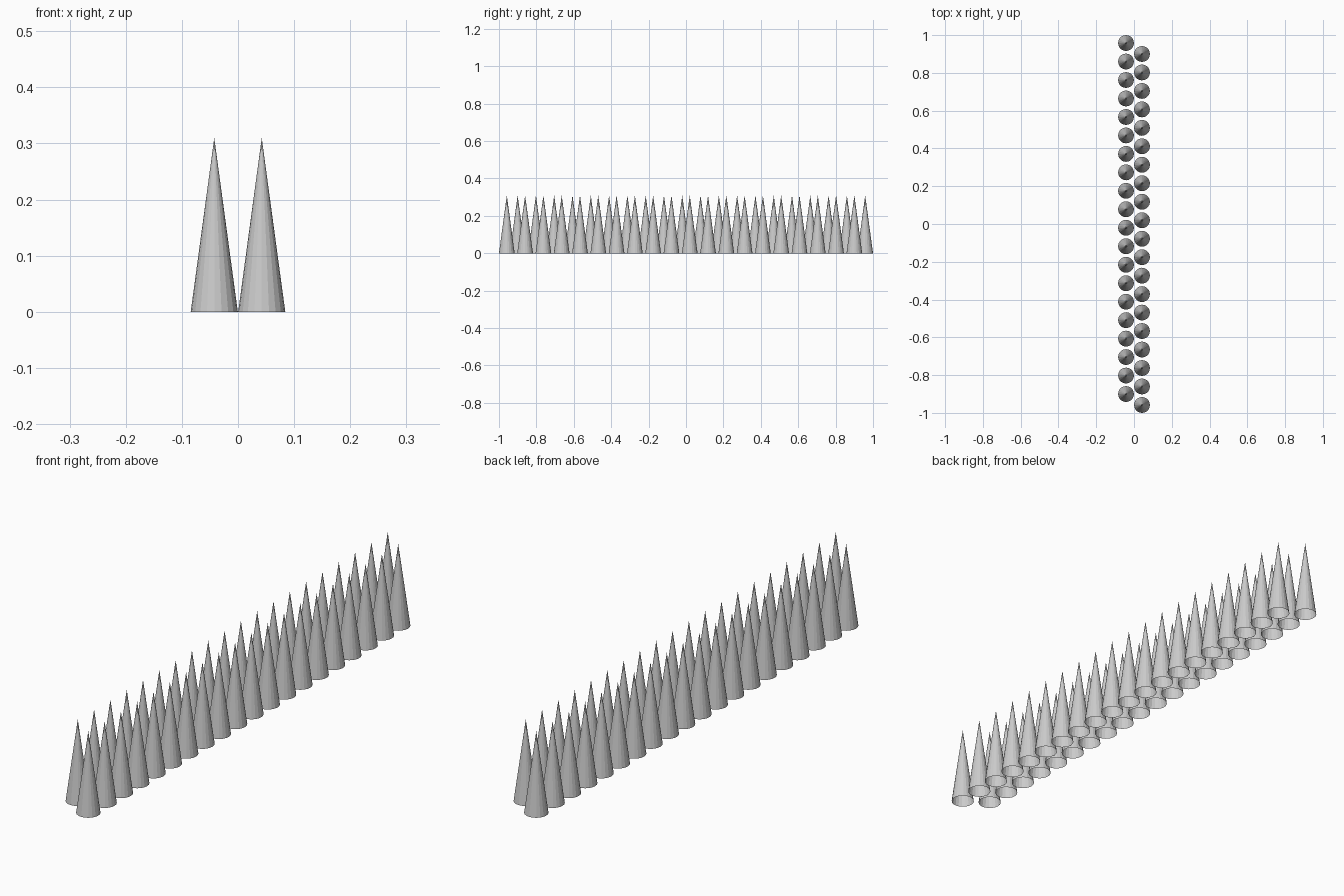
import bpy

if "Cube" in bpy.data.objects:
    bpy.data.objects.remove(bpy.data.objects["Cube"])

RADIUS, HEIGHT = 0.042, 0.31
COUNT, STEP = 20, 0.0978
ROW_X = 0.0423
END_Y = 0.958

# one open-bottomed spike, shared by every copy
bpy.ops.mesh.primitive_cone_add(vertices=20, radius1=RADIUS, radius2=0,
                                depth=HEIGHT, end_fill_type='NOTHING')
master = bpy.context.object
spike_mesh = master.data
spike_mesh.name = "spike"
bpy.data.objects.remove(master)

# two staggered rows, each starting from the opposite end
for row, side in (("left", -1), ("right", 1)):
    for i in range(COUNT):
        spike = bpy.data.objects.new(f"{row}_spike_{i + 1}", spike_mesh)
        spike.location = (side * ROW_X, side * (i * STEP - END_Y), HEIGHT / 2)
        bpy.context.collection.objects.link(spike)
